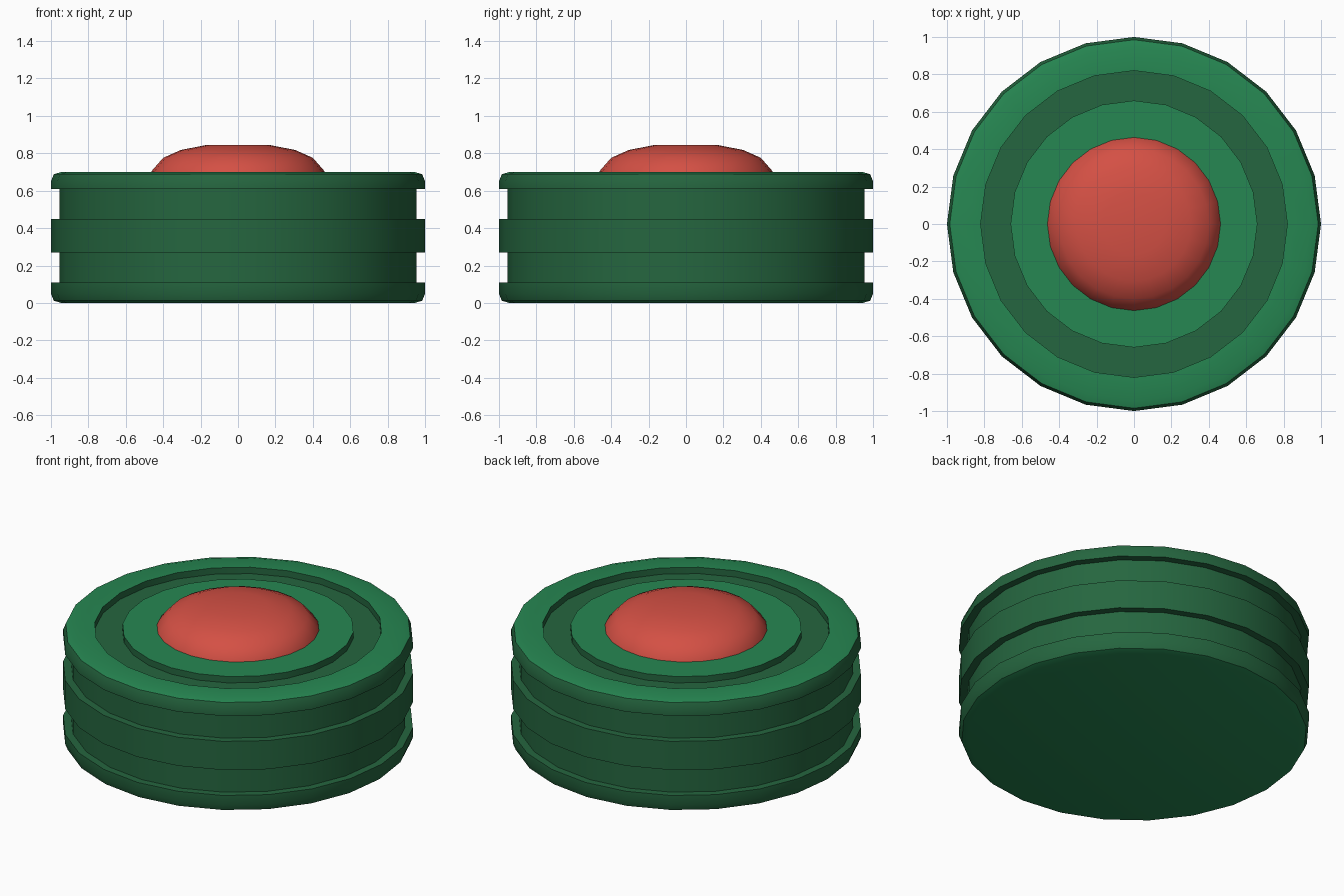
import bpy, bmesh, math

if "Cube" in bpy.data.objects:
    bpy.data.objects.remove(bpy.data.objects["Cube"])

SIDES = 24


def material(name, colour):
    m = bpy.data.materials.new(name)
    m.diffuse_color = (*colour, 1)
    m.use_nodes = True
    m.node_tree.nodes["Principled BSDF"].inputs["Base Color"].default_value = m.diffuse_color
    return m


def lathe(name, profile, mats, rule):
    """Spin (radius, z) points round z; radius 0 makes a pole."""
    bm = bmesh.new()
    rings = []
    for r, z in profile:
        n = 1 if r == 0 else SIDES
        rings.append([bm.verts.new((r * math.cos(math.tau * i / SIDES),
                                    r * math.sin(math.tau * i / SIDES), z)) for i in range(n)])
    for a, b in zip(rings, rings[1:]):
        for i in range(SIDES):
            j = (i + 1) % SIDES
            if len(a) == 1:
                corners = (a[0], b[j], b[i])
            elif len(b) == 1:
                corners = (a[i], a[j], b[0])
            else:
                corners = (a[i], a[j], b[j], b[i])
            f = bm.faces.new(corners)
            f.material_index = rule(f.calc_center_median())
    bmesh.ops.recalc_face_normals(bm, faces=bm.faces)
    me = bpy.data.meshes.new(name)
    bm.to_mesh(me)
    bm.free()
    ob = bpy.data.objects.new(name, me)
    bpy.context.collection.objects.link(ob)
    for m in mats:
        me.materials.append(m)
    bpy.ops.object.select_all(action='DESELECT')
    ob.select_set(True)
    bpy.context.view_layer.objects.active = ob
    bpy.ops.object.shade_smooth_by_angle(angle=math.radians(40))
    return ob


dark = material("dark green", (0.0185, 0.133, 0.050))
light = material("green", (0.0194, 0.242, 0.084))
red = material("red", (0.658, 0.080, 0.058))

# Puck body: two side grooves, rounded rims, shallow ring groove in the top
body = [(0, 0), (0.945, 0), (0.985, 0.012), (1, 0.05),
        (1, 0.11), (0.955, 0.11), (0.955, 0.27), (1, 0.27),
        (1, 0.45), (0.955, 0.45), (0.955, 0.61), (1, 0.61),
        (1, 0.65), (0.985, 0.688), (0.945, 0.70),
        (0.82, 0.70), (0.82, 0.66), (0.66, 0.66), (0.66, 0.70), (0, 0.70)]
lathe("puck_body", body, [dark, light],
      lambda c: 1 if c.z > 0.69 or c.z < 0.01 else 0)

# Red domed button
dome = [(0.465, 0.69), (0.462, 0.705), (0.40, 0.776), (0.305, 0.818), (0.165, 0.845), (0, 0.845)]
lathe("dome_button", dome, [red], lambda c: 0)
